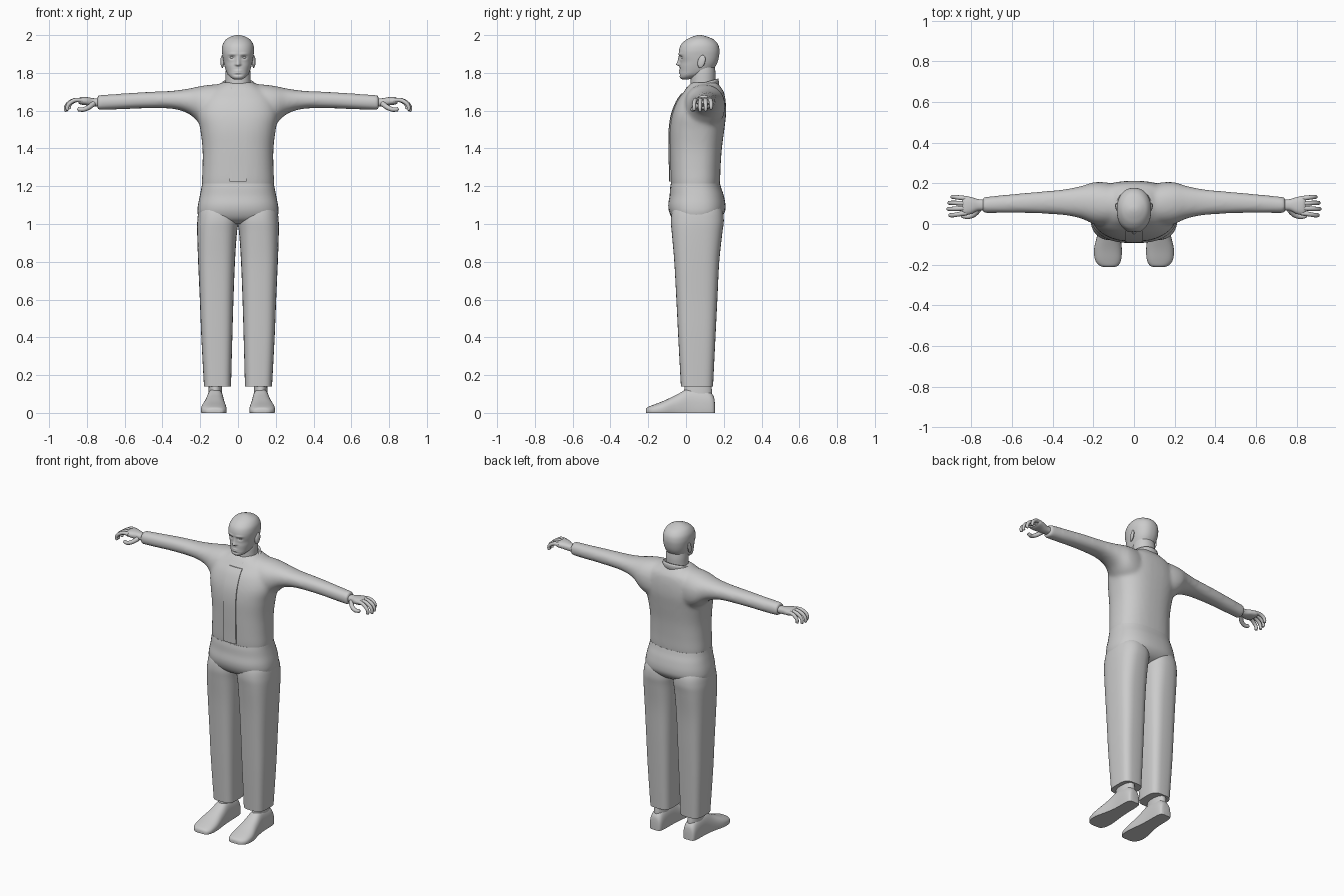
import bpy, bmesh
from math import cos, sin, pi, exp, radians, copysign
from mathutils import Vector

if "Cube" in bpy.data.objects:
    bpy.data.objects.remove(bpy.data.objects["Cube"])

AXES = {'z': (0, 1, 2), 'x': (1, 2, 0), 'y': (0, 2, 1)}


def spline(pts, steps):
    """Catmull-Rom interpolation of a list of tuples."""
    out = []
    for i in range(len(pts) - 1):
        a, b, c, d = pts[max(i - 1, 0)], pts[i], pts[i + 1], pts[min(i + 2, len(pts) - 1)]
        for k in range(steps):
            t = k / steps
            out.append([0.5 * (2 * q + (r - p) * t + (2 * p - 5 * q + 4 * r - s) * t * t
                        + (3 * q - p - 3 * r + s) * t ** 3) for p, q, r, s in zip(a, b, c, d)])
    out.append(list(pts[-1]))
    return out


def loft(bm, axis, sections, n=40, p=2.5, steps=5, side=1):
    """Superellipse rings; section = (position, a0, a1, b0, b1[, exponent])."""
    ia, ib, it = AXES[axis]
    rings = []
    for s in spline(sections, steps):
        e = 2 / (s[5] if len(s) > 5 else p)
        ring = []
        for k in range(n):
            c, d = cos(2 * pi * k / n), sin(2 * pi * k / n)
            v = [0, 0, 0]
            v[ia] = (s[1] + s[2]) / 2 + (s[2] - s[1]) / 2 * copysign(abs(c) ** e, c)
            v[ib] = (s[3] + s[4]) / 2 + (s[4] - s[3]) / 2 * copysign(abs(d) ** e, d)
            v[it] = s[0]
            v[0] *= side
            ring.append(bm.verts.new(v))
        rings.append(ring)
    for r, q in zip(rings, rings[1:]):
        for k in range(n):
            bm.faces.new((r[k], r[(k + 1) % n], q[(k + 1) % n], q[k]))
    bm.faces.new(rings[0])
    bm.faces.new(rings[-1])


def finish(bm, name, angle=40, mirror=False):
    bmesh.ops.recalc_face_normals(bm, faces=bm.faces)
    me = bpy.data.meshes.new(name)
    bm.to_mesh(me)
    bm.free()
    ob = bpy.data.objects.new(name, me)
    bpy.context.collection.objects.link(ob)
    bpy.ops.object.select_all(action='DESELECT')
    ob.select_set(True)
    bpy.context.view_layer.objects.active = ob
    bpy.ops.object.shade_smooth_by_angle(angle=radians(angle))
    if mirror:
        ob.modifiers.new("Mirror", 'MIRROR').use_mirror_merge = False
    return ob


def part(name, axis, sections, mirror=False, angle=40, **kw):
    bm = bmesh.new()
    loft(bm, axis, sections, **kw)
    return finish(bm, name, angle, mirror)


# Jacket: torso and sleeves blended into one skin
bm = bmesh.new()
loft(bm, 'z', [(1.17, -.185, .185, -.072, .172), (1.22, -.191, .191, -.08, .18),
               (1.3, -.188, .188, -.083, .183), (1.4, -.188, .188, -.085, .19),
               (1.5, -.2, .2, -.085, .203), (1.58, -.215, .215, -.073, .212),
               (1.65, -.2, .2, -.047, .21), (1.7, -.165, .165, -.012, .2),
               (1.73, -.115, .115, .01, .18), (1.75, -.085, .085, .03, .165)])
for s in (1, -1):
    loft(bm, 'x', [(.06, .0, .19, 1.48, 1.742), (.14, -.01, .205, 1.5, 1.738),
                   (.2, .0, .205, 1.53, 1.73), (.26, .027, .187, 1.583, 1.717),
                   (.35, .044, .17, 1.61, 1.705), (.5, .053, .156, 1.612, 1.698),
                   (.65, .054, .142, 1.606, 1.688), (.745, .053, .132, 1.603, 1.682)],
         p=2.2, side=s)
jacket = finish(bm, "jacket")
m = jacket.modifiers.new("Blend", 'REMESH')
m.mode, m.voxel_size, m.use_smooth_shade = 'VOXEL', .01, True
m = jacket.modifiers.new("Soften", 'SMOOTH')
m.factor, m.iterations = .5, 10

# Front placket following the chest
bm = bmesh.new()
rows = []
for y, z in spline([(-.084, 1.225), (-.085, 1.3), (-.087, 1.4), (-.086, 1.5),
                    (-.074, 1.58), (-.047, 1.65), (-.02, 1.69)], 4):
    rows.append([bm.verts.new((x, yy, z)) for x, yy in
                 ((-.045, y + .02), (-.045, y - .003), (0, y - .006), (.045, y - .003), (.045, y + .02))])
for r, q in zip(rows, rows[1:]):
    for k in range(4):
        bm.faces.new((r[k], r[k + 1], q[k + 1], q[k]))
bm.faces.new(rows[0])
bm.faces.new(rows[-1])
finish(bm, "placket")

# Stand collar, open at the front and higher at the back
bm = bmesh.new()
rows = []
for i in range(41):
    a = -pi / 2 + .38 + (2 * pi - .76) * i / 40
    c, d = cos(a), sin(a)
    top = 1.745 + .025 * d
    rows.append([bm.verts.new((r * c, .083 + r * d, z)) for r, z in
                 ((.094, top - .045), (.09, top - .01), (.088, top))])
for r, q in zip(rows, rows[1:]):
    for k in range(2):
        bm.faces.new((r[k], r[k + 1], q[k + 1], q[k]))
collar = finish(bm, "collar")
m = collar.modifiers.new("Thickness", 'SOLIDIFY')
m.thickness, m.offset = .012, -1

# Trousers: hips and legs
part("hips", 'z', [(1.0, -.17, .17, -.03, .12), (1.025, -.203, .203, -.068, .175),
                   (1.06, -.214, .214, -.088, .204), (1.1, -.212, .212, -.094, .209),
                   (1.15, -.202, .202, -.087, .2), (1.19, -.194, .194, -.084, .187),
                   (1.215, -.19, .19, -.08, .18)], angle=60)
part("trouser_leg", 'z', [(.14, .037, .18, -.027, .143, 3.4), (.4, .03, .194, -.041, .156, 3.4),
                          (.6, .024, .202, -.051, .166, 3.2), (.8, .016, .211, -.062, .176, 3),
                          (.95, .006, .216, -.075, .192, 2.7), (1.02, -.005, .215, -.08, .2, 2.5),
                          (1.08, -.005, .205, -.07, .19, 2.4), (1.14, .02, .17, -.04, .15, 2.4)],
     mirror=True)

# Ankles and shoes
part("ankle", 'z', [(.07, .083, .157, -.008, .138), (.11, .084, .156, -.01, .138),
                    (.16, .086, .154, -.006, .132)], mirror=True, p=2.2)
bm = bmesh.new()
loft(bm, 'y', [(y, a, b, -.5 * h, h) for y, a, b, h in
               ((.153, .1, .14, .05), (.145, .083, .158, .09), (.11, .076, .165, .12),
                (.02, .074, .168, .13), (-.05, .068, .18, .096), (-.12, .06, .196, .063),
                (-.175, .063, .192, .042), (-.203, .077, .172, .03), (-.212, .095, .15, .02))])
for v in bm.verts:
    v.co.z = max(v.co.z, .0)
finish(bm, "shoe", 50, True)

# Neck and head
part("neck", 'z', [(1.68, -.07, .07, .02, .16), (1.75, -.067, .067, .024, .156),
                   (1.8, -.066, .066, .026, .156), (1.85, -.06, .06, .03, .15)], p=2.1)
bm = bmesh.new()
loft(bm, 'z', [(z, -w, w, f, b, p) for z, w, f, b, p in
               ((1.766, .022, -.022, .015, 2.2), (1.775, .038, -.032, .05, 2.2),
                (1.79, .053, -.034, .1, 2.3), (1.81, .063, -.033, .137, 2.3),
                (1.835, .071, -.033, .156, 2.3), (1.86, .077, -.031, .168, 2.3),
                (1.89, .082, -.037, .175, 2.3), (1.92, .085, -.037, .177, 2.2),
                (1.95, .081, -.026, .17, 2.1), (1.975, .066, .0, .149, 2),
                (1.99, .043, .03, .117, 2), (1.998, .02, .055, .09, 2), (2.0, .004, .07, .077, 2))],
     n=96, steps=6)


def bell(v, c, w):
    return exp(-((v - c) / w) ** 2)


for v in bm.verts:      # nose, brow, eye sockets, lips
    x, y, z = v.co
    if y < .04:
        ramp = max(0, min((1.892 - z) / .046, (z - 1.834) / .008, 1))
        v.co.y += (-.021 * ramp * bell(x, 0, .007 + .006 * ramp)
                   + .011 * bell(abs(x), .031, .014) * bell(z, 1.882, .009)
                   - .005 * bell(z, 1.899, .006) * bell(abs(x), .03, .022)
                   - .005 * bell(x, 0, .018) * (bell(z, 1.811, .004) + bell(z, 1.801, .004))
                   + .004 * bell(z, 1.79, .004) * bell(x, 0, .02))
finish(bm, "head", 80)

# Eyes and ears
for name, loc, size in (("eye", (.031, -.013, 1.882), (.013, .011, .009)),
                        ("ear", (.083, .082, 1.86), (.009, .02, .034))):
    bm = bmesh.new()
    bmesh.ops.create_uvsphere(bm, u_segments=20, v_segments=12, radius=1)
    for v in bm.verts:
        v.co = Vector(loc) + Vector([c * k for c, k in zip(v.co, size)])
        if name == "ear":
            v.co.x += .2 * (v.co.y - .082)
            v.co.y += .2 * (v.co.z - 1.86)
    finish(bm, name, 60, True)

# Palms
part("palm", 'x', [(.72, .066, .12, 1.622, 1.664), (.765, .066, .122, 1.622, 1.666),
                   (.8, .05, .132, 1.628, 1.672), (.83, .044, .138, 1.632, 1.672),
                   (.845, .05, .134, 1.638, 1.665)], mirror=True, n=24, p=2.4)


# Curled fingers and thumbs
def finger(name, pts, r):
    cu = bpy.data.curves.new(name, 'CURVE')
    cu.dimensions, cu.bevel_depth, cu.bevel_resolution, cu.use_fill_caps = '3D', r, 3, True
    sp = cu.splines.new('POLY')
    path = spline(pts, 4)
    sp.points.add(len(path) - 1)
    for i, co in enumerate(path):
        sp.points[i].co = (*co, 1)
        sp.points[i].radius = .4 if i == len(path) - 1 else 1.1 - .3 * i / len(path)
    sp.use_smooth = True
    bpy.context.collection.objects.link(bpy.data.objects.new(name, cu))


for s in (1, -1):
    for y0, y1, k in ((.054, .043, .9), (.078, .074, 1), (.102, .104, .95), (.126, .133, .78)):
        finger("finger", [(s * (.825 + dx * k), y0 + (y1 - y0) * t, 1.655 + dz * k) for dx, t, dz in
                          ((0, 0, 0), (.04, .5, .001), (.075, 1, -.018), (.088, 1, -.042), (.083, .9, -.06))], .011)
    finger("thumb", [(s * x, y, z) for x, y, z in
                     ((.765, .07, 1.637), (.79, .045, 1.618), (.82, .036, 1.606), (.85, .042, 1.608))], .013)
